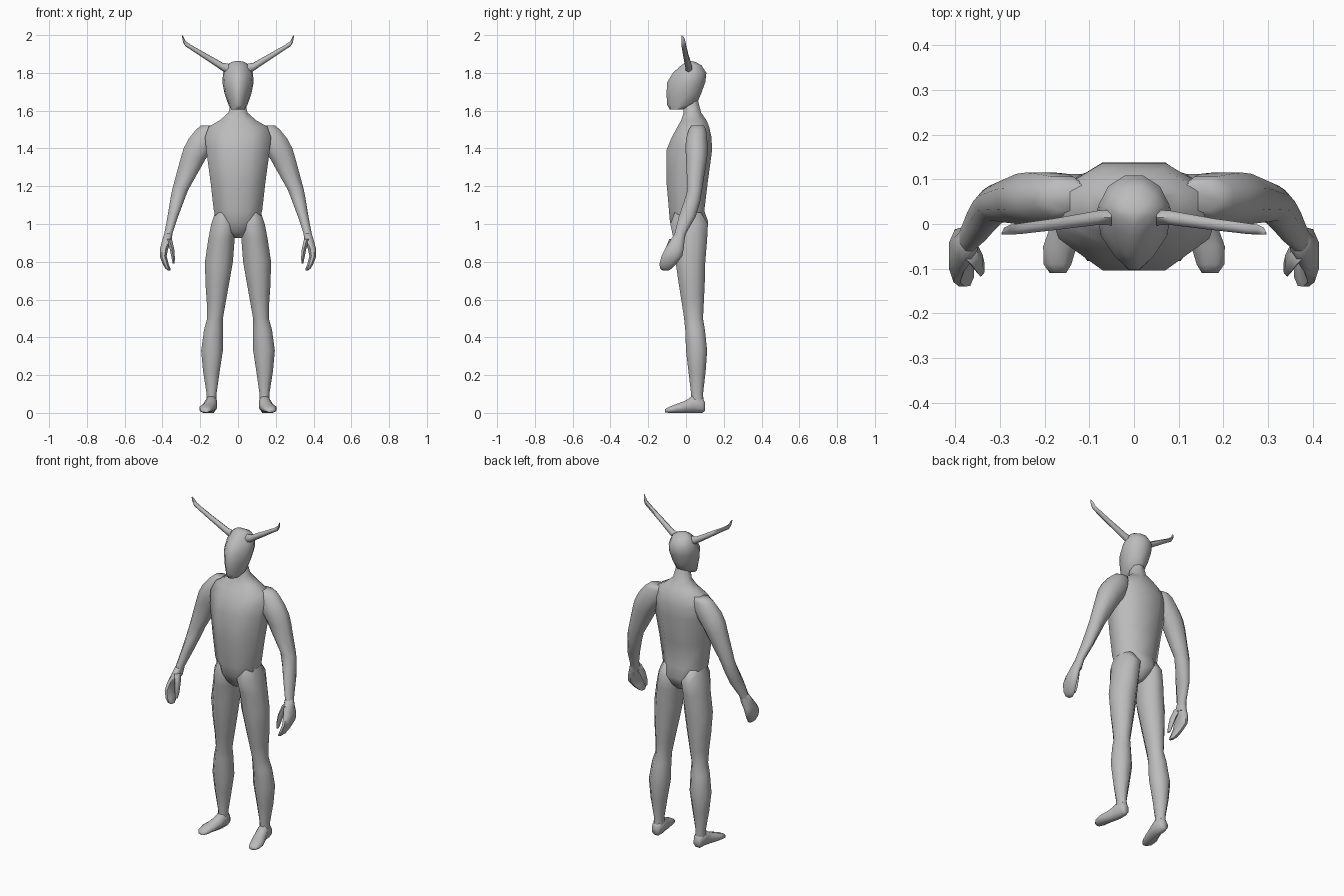
import bpy, bmesh, math
from mathutils import Vector

skin = bpy.data.materials.new("plain grey")
skin.diffuse_color = (0.5, 0.5, 0.5, 1)


def loft(name, rings, axis="z", sides=8, mirror=False, taper=0.0):
    """Skin across rings (t, a0, a1, b0, b1): position on axis, then bounds on the other two axes."""
    bm = bmesh.new()
    step = 2 * math.pi / sides
    half = math.cos(step / 2)
    loops = []
    for t, a0, a1, b0, b1 in rings:
        loop = []
        for i in range(sides):
            u = math.cos((i + 0.5) * step) / half
            v = math.sin((i + 0.5) * step) / half
            if v < 0:
                u *= 1 + taper * v          # narrows towards the front
            a = (a0 + a1) / 2 + u * (a1 - a0) / 2
            b = (b0 + b1) / 2 + v * (b1 - b0) / 2
            co = {"z": (a, b, t), "y": (a, t, b), "x": (t, a, b)}[axis]
            loop.append(bm.verts.new(Vector(co)))
        loops.append(loop)
    for p, q in zip(loops, loops[1:]):
        for i in range(sides):
            j = (i + 1) % sides
            bm.faces.new((p[i], p[j], q[j], q[i]))
    bm.faces.new(loops[0])
    bm.faces.new(loops[-1])
    bmesh.ops.recalc_face_normals(bm, faces=bm.faces)
    mesh = bpy.data.meshes.new(name)
    bm.to_mesh(mesh)
    bm.free()
    mesh.materials.append(skin)
    ob = bpy.data.objects.new(name, mesh)
    bpy.context.collection.objects.link(ob)
    bpy.ops.object.select_all(action="DESELECT")
    ob.select_set(True)
    bpy.context.view_layer.objects.active = ob
    bpy.ops.object.shade_smooth_by_angle(angle=math.radians(65))
    if mirror:
        ob.modifiers.new("Mirror", "MIRROR")
    return ob


# torso, from crotch to neck
loft("torso", [
    (0.925, -0.025, 0.025, -0.03, 0.07),
    (0.96, -0.06, 0.06, -0.065, 0.10),
    (1.01, -0.11, 0.11, -0.085, 0.118),
    (1.07, -0.128, 0.128, -0.09, 0.097),
    (1.22, -0.145, 0.145, -0.103, 0.115),
    (1.39, -0.168, 0.168, -0.104, 0.138),
    (1.46, -0.175, 0.175, -0.075, 0.135),
    (1.515, -0.155, 0.155, -0.045, 0.122),
    (1.55, -0.095, 0.095, -0.025, 0.108),
    (1.59, -0.05, 0.05, -0.012, 0.08),
    (1.66, -0.035, 0.035, -0.012, 0.062)])

# head, narrowing to the face
loft("head", [
    (1.605, -0.035, 0.035, -0.085, -0.02),
    (1.63, -0.05, 0.05, -0.1, 0.055),
    (1.69, -0.071, 0.071, -0.103, 0.08),
    (1.75, -0.083, 0.083, -0.1, 0.102),
    (1.80, -0.079, 0.079, -0.07, 0.108),
    (1.84, -0.06, 0.06, -0.025, 0.082),
    (1.858, -0.035, 0.035, 0.0, 0.05),
    (1.863, -0.01, 0.01, 0.015, 0.03)], sides=12, taper=0.4)

# horns with upturned tips
loft("horn", [
    (0.05, -0.003, 0.032, 1.795, 1.845),
    (0.08, -0.002, 0.03, 1.812, 1.85),
    (0.18, -0.014, 0.012, 1.878, 1.907),
    (0.25, -0.022, 0.002, 1.925, 1.947),
    (0.278, -0.024, -0.002, 1.942, 1.967),
    (0.29, -0.024, -0.008, 1.962, 1.99),
    (0.296, -0.023, -0.02, 1.99, 2.0)], axis="x", sides=6, mirror=True)

# arms, from shoulder to wrist
loft("arm", [
    (1.522, 0.10, 0.195, 0.03, 0.095),
    (1.50, 0.10, 0.222, 0.015, 0.106),
    (1.45, 0.10, 0.262, 0.0, 0.112),
    (1.40, 0.13, 0.288, -0.003, 0.115),
    (1.35, 0.168, 0.303, 0.0, 0.112),
    (1.18, 0.264, 0.349, 0.008, 0.085),
    (1.12, 0.287, 0.36, -0.01, 0.075),
    (1.04, 0.317, 0.373, -0.038, 0.052),
    (0.95, 0.347, 0.39, -0.06, 0.0),
    (0.90, 0.352, 0.402, -0.08, -0.012)], mirror=True)

# palm and curled fingers
loft("hand", [
    (0.95, 0.348, 0.39, -0.06, -0.002),
    (0.91, 0.350, 0.402, -0.085, -0.008),
    (0.87, 0.370, 0.413, -0.11, -0.012),
    (0.83, 0.378, 0.414, -0.13, -0.02),
    (0.79, 0.368, 0.400, -0.14, -0.05),
    (0.765, 0.358, 0.385, -0.138, -0.075),
    (0.755, 0.358, 0.372, -0.125, -0.09)], mirror=True)

# thumb
loft("thumb", [
    (0.92, 0.35, 0.38, -0.085, -0.035),
    (0.87, 0.338, 0.362, -0.105, -0.06),
    (0.82, 0.334, 0.352, -0.115, -0.08),
    (0.79, 0.336, 0.346, -0.115, -0.095)], sides=6, mirror=True)

# legs, from hip to ankle
loft("leg", [
    (1.06, 0.03, 0.122, -0.06, 0.08),
    (1.00, 0.012, 0.142, -0.083, 0.116),
    (0.92, 0.018, 0.157, -0.066, 0.112),
    (0.80, 0.027, 0.175, -0.055, 0.102),
    (0.68, 0.048, 0.172, -0.038, 0.099),
    (0.58, 0.066, 0.165, -0.022, 0.094),
    (0.50, 0.080, 0.163, -0.01, 0.09),
    (0.44, 0.080, 0.180, -0.004, 0.10),
    (0.33, 0.080, 0.195, 0.0, 0.112),
    (0.22, 0.097, 0.185, 0.013, 0.104),
    (0.10, 0.114, 0.166, 0.027, 0.09),
    (0.04, 0.113, 0.168, 0.025, 0.095)], mirror=True)

# feet, from heel to toe, turned slightly outwards
loft("foot", [
    (0.10, 0.122, 0.160, 0.01, 0.055),
    (0.085, 0.113, 0.167, 0.0, 0.085),
    (0.035, 0.110, 0.173, 0.0, 0.092),
    (0.0, 0.115, 0.185, 0.0, 0.066),
    (-0.05, 0.128, 0.203, 0.0, 0.047),
    (-0.09, 0.140, 0.202, 0.0, 0.032),
    (-0.11, 0.152, 0.188, 0.003, 0.02)], axis="y", mirror=True)
